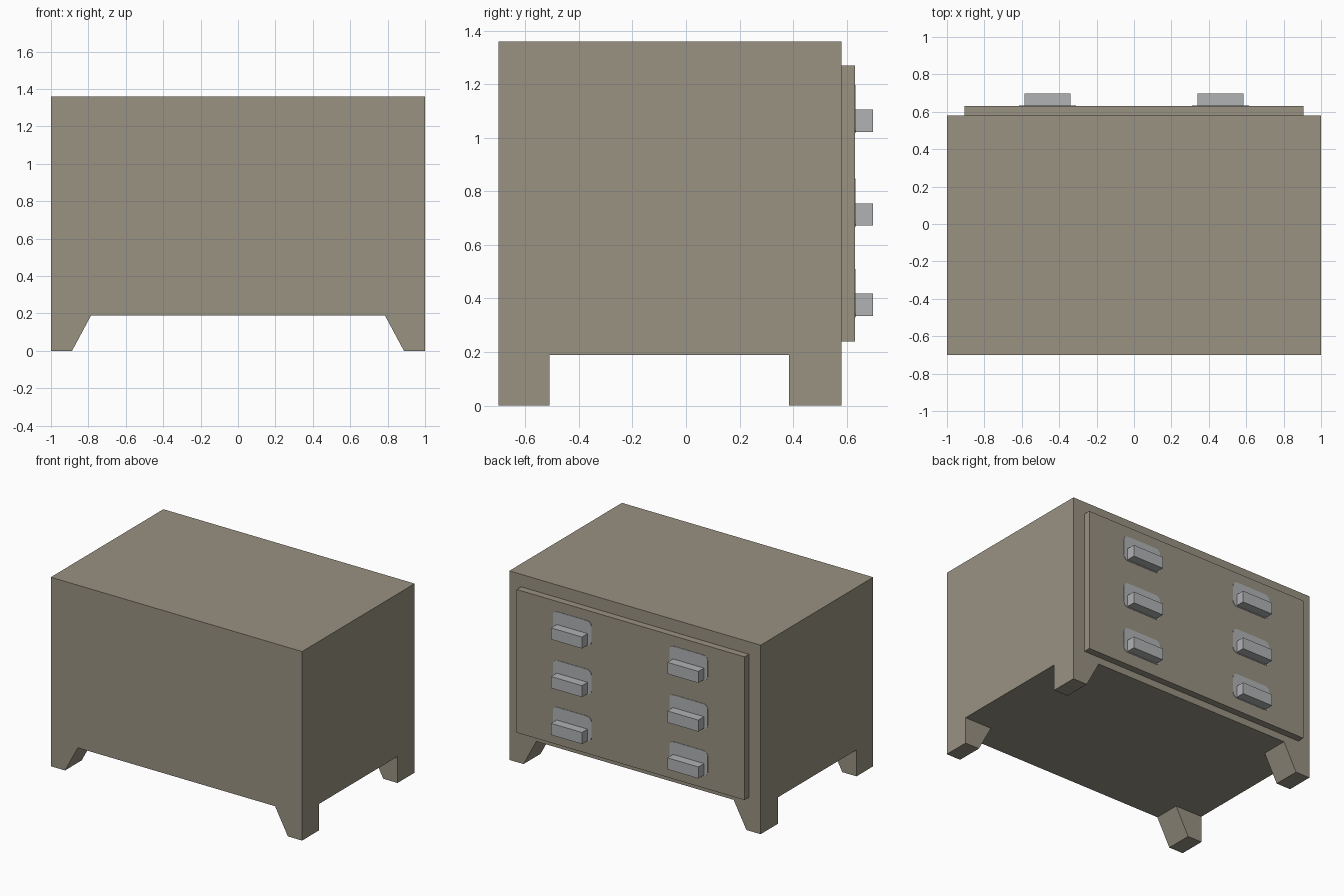
import bpy, bmesh, math

if "Cube" in bpy.data.objects:
    bpy.data.objects.remove(bpy.data.objects["Cube"])


def material(name, rgb):
    m = bpy.data.materials.new(name)
    m.diffuse_color = (*rgb, 1)
    m.use_nodes = True
    m.node_tree.nodes["Principled BSDF"].inputs["Base Color"].default_value = m.diffuse_color
    return m


wood = material("grey brown wood", (0.319, 0.287, 0.223))
metal = material("grey metal", (0.440, 0.445, 0.456))


def prism(name, outline, y0, y1, mat, open_top=False):
    """Extrude an (x, z) outline from y0 to y1."""
    bm = bmesh.new()
    face = bm.faces.new([bm.verts.new((x, y0, z)) for x, z in outline])
    ext = bmesh.ops.extrude_face_region(bm, geom=[face])
    for v in ext["geom"]:
        if isinstance(v, bmesh.types.BMVert):
            v.co.y = y1
    bmesh.ops.recalc_face_normals(bm, faces=bm.faces)
    if open_top:
        bm.normal_update()
        bmesh.ops.delete(bm, geom=[f for f in bm.faces if f.normal.z > 0.9], context='FACES')
    mesh = bpy.data.meshes.new(name)
    bm.to_mesh(mesh)
    bm.free()
    mesh.materials.append(mat)
    obj = bpy.data.objects.new(name, mesh)
    bpy.context.collection.objects.link(obj)
    return obj


def rect(x0, x1, z0, z1):
    return [(x0, z0), (x1, z0), (x1, z1), (x0, z1)]


def rounded(x0, x1, z0, z1, r, n=4):
    corners = [(x1 - r, z1 - r), (x0 + r, z1 - r), (x0 + r, z0 + r), (x1 - r, z0 + r)]
    return [(cx + r * math.cos(a), cz + r * math.sin(a))
            for i, (cx, cz) in enumerate(corners)
            for a in [(i + k / n) * math.pi / 2 for k in range(n + 1)]]


# Cabinet and the raised drawer panel on its back side
prism("cabinet_body", rect(-1, 1, 0.19, 1.36), -0.70, 0.58, wood)
prism("drawer_panel", rect(-0.907, 0.907, 0.24, 1.27), 0.58, 0.63, wood)

# Legs tapering on the inner side
for s, side in ((-1, "left"), (1, "right")):
    profile = [(s, 0), (s * 0.887, 0), (s * 0.785, 0.19), (s, 0.19)]
    prism(f"front_leg_{side}", profile, -0.70, -0.51, wood, True)
    prism(f"back_leg_{side}", profile, 0.385, 0.58, wood, True)

# Drawer handles with thin rounded mounting plates
for s, side in ((-1, "left"), (1, "right")):
    cx = s * 0.463
    for z, row in ((0.335, "lower"), (0.672, "middle"), (1.022, "upper")):
        prism(f"handle_{row}_{side}", rect(cx - 0.123, cx + 0.123, z, z + 0.083),
              0.63, 0.697, metal)
        prism(f"handle_plate_{row}_{side}",
              rounded(cx - 0.153, cx + 0.153, z - 0.005, z + 0.175, 0.035),
              0.63, 0.633, metal)
